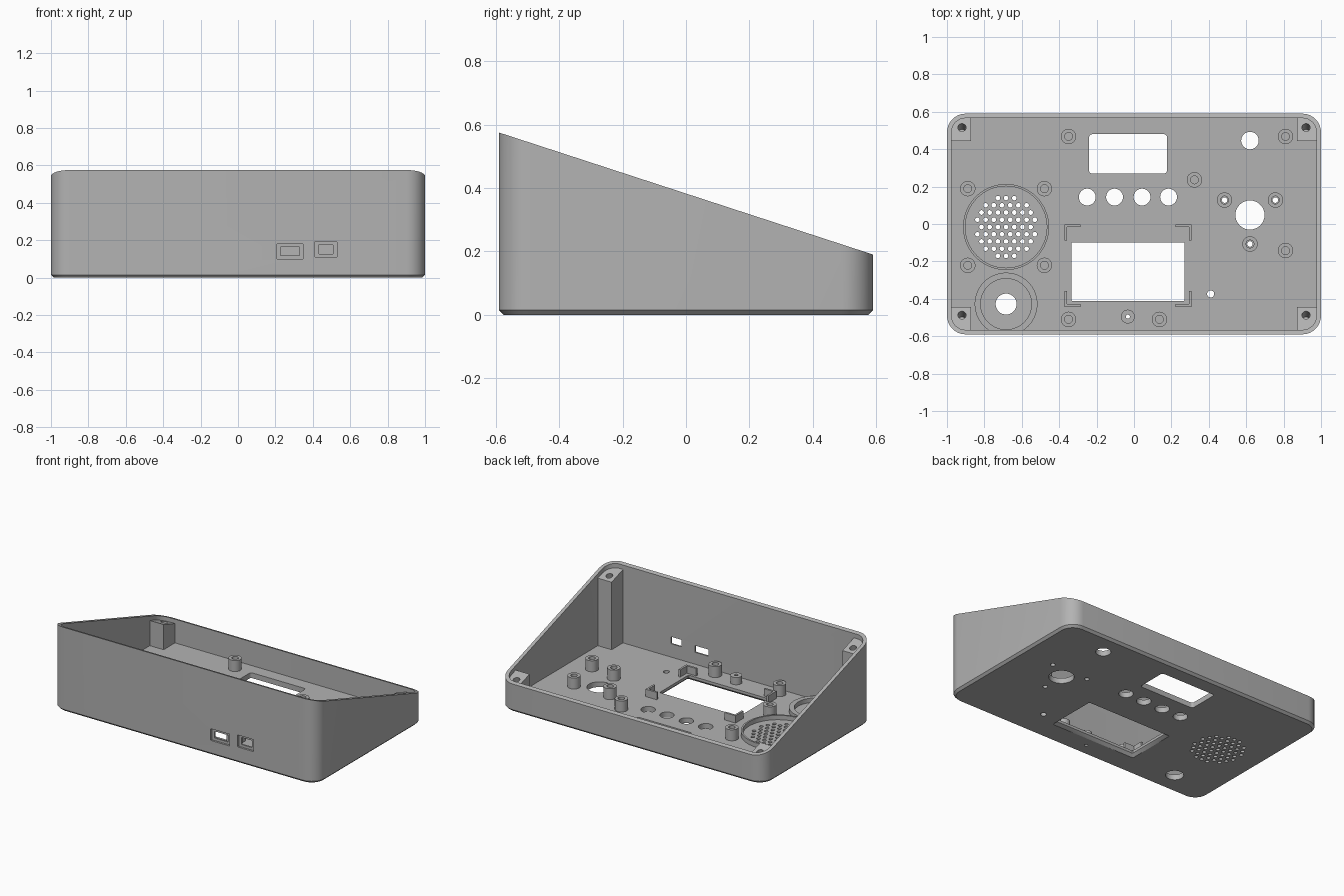
import bpy, bmesh
from math import pi, cos, sin, atan2, hypot
from mathutils import Matrix

if "Cube" in bpy.data.objects:
    bpy.data.objects.remove(bpy.data.objects["Cube"], do_unlink=True)

HX, HY, WALL, FLOOR, RAD = 1.0, 0.59, 0.024, 0.036, 0.1
Z_FRONT, Z_BACK = 0.575, 0.19
SLOPE = (Z_BACK - Z_FRONT) / (2 * HY)

grey = bpy.data.materials.new("plain grey")
grey.use_nodes = True
grey.diffuse_color = (0.45, 0.45, 0.45, 1)
grey.node_tree.nodes["Principled BSDF"].inputs["Base Color"].default_value = (0.45, 0.45, 0.45, 1)


def rim(y):
    return Z_FRONT + SLOPE * (y + HY)


def rounded(cx, cy, hx, hy, r, n=8):
    pts = []
    for q, (sx, sy) in enumerate([(1, 1), (-1, 1), (-1, -1), (1, -1)]):
        for i in range(n + 1):
            a = (q + i / n) * pi / 2
            pts.append((cx + sx * (hx - r) + r * cos(a), cy + sy * (hy - r) + r * sin(a)))
    return pts


def circle(cx, cy, r, n=32):
    return [(cx + r * cos(2 * pi * i / n), cy + r * sin(2 * pi * i / n)) for i in range(n)]


def at(pts, z):
    return [(x, y, z) for x, y in pts]


def loft(bm, rings, closed=False):
    """Skin rings of points, capped at both ends or joined into a tube."""
    loops = [[bm.verts.new(p) for p in ring] for ring in rings]
    n = len(loops[0])
    pairs = list(zip(loops, loops[1:]))
    if closed:
        pairs.append((loops[-1], loops[0]))
    else:
        bm.faces.new(loops[0][::-1])
        bm.faces.new(loops[-1])
    for a, b in pairs:
        for i in range(n):
            j = (i + 1) % n
            bm.faces.new((a[i], a[j], b[j], b[i]))


def make(name, bm, helper=False):
    bmesh.ops.recalc_face_normals(bm, faces=bm.faces)
    mesh = bpy.data.meshes.new(name)
    bm.to_mesh(mesh)
    bm.free()
    mesh.materials.append(grey)
    ob = bpy.data.objects.new(name, mesh)
    bpy.context.collection.objects.link(ob)
    if helper:
        ob.hide_render = True
        ob.hide_viewport = True
    return ob


def activate(ob):
    bpy.ops.object.select_all(action='DESELECT')
    ob.select_set(True)
    bpy.context.view_layer.objects.active = ob


def cut(ob, cutter):
    mod = ob.modifiers.new("cut", 'BOOLEAN')
    mod.operation, mod.solver, mod.object = 'DIFFERENCE', 'EXACT', cutter
    activate(ob)
    bpy.ops.object.modifier_apply(modifier=mod.name)
    bpy.data.objects.remove(cutter, do_unlink=True)


def smooth(ob):
    activate(ob)
    bpy.ops.object.shade_smooth_by_angle(angle=0.6)


def tube(name, x, y, r_out, r_in, height, n=32, y_min=-HY + 0.014):
    bm = bmesh.new()
    clamp = lambda pts: [(px, max(py, y_min)) for px, py in pts]
    out, inn = clamp(circle(x, y, r_out, n)), clamp(circle(x, y, r_in, n))
    z0, z1 = FLOOR - 0.004, FLOOR + height
    loft(bm, [at(out, z0), at(out, z1), at(inn, z1), at(inn, z0)], closed=True)
    smooth(make(name, bm))


# Case shell: chamfered base, sloping rim, hollow inside
bm = bmesh.new()
outer = rounded(0, 0, HX, HY, RAD)
inner = rounded(0, 0, HX - WALL, HY - WALL, RAD - WALL)
loft(bm, [at(rounded(0, 0, HX - 0.015, HY - 0.015, RAD - 0.015), 0), at(outer, 0.015),
          [(x, y, rim(y)) for x, y in outer], [(x, y, rim(y)) for x, y in inner],
          at(inner, FLOOR)])
case = make("case_shell", bm)

# Floor openings
bm = bmesh.new()
LOW, HIGH = -0.05, FLOOR + 0.02


def hole(pts):
    loft(bm, [at(pts, LOW), at(pts, HIGH)])


hole(rounded(-0.032, 0.375, 0.208, 0.105, 0.015, 4))
for x in (-0.25, -0.104, 0.043, 0.185):
    hole(circle(x, 0.144, 0.045))
for x, y, r in [(0.62, 0.446, 0.047), (0.62, 0.048, 0.078), (0.41, -0.374, 0.019),
                (-0.684, -0.428, 0.056), (-0.033, -0.495, 0.011), (0.484, 0.128, 0.015),
                (0.756, 0.128, 0.015), (0.62, -0.107, 0.015)]:
    hole(circle(x, y, r))
# Screen opening, flared underneath
window = [rounded(-0.032, -0.256, 0.302 + f, 0.156 + f, 0.004, 1) for f in (0, 0.018)]
loft(bm, [at(window[1], LOW), at(window[1], 0), at(window[0], 0.018), at(window[0], HIGH)])
# Speaker grille in a hexagonal pattern
SPX, SPY = -0.684, -0.016
for row in range(-4, 5):
    for col in range(-5, 6):
        dx, dy = (col + 0.5 * (row % 2)) * 0.0438, row * 0.0387
        if hypot(dx, dy) < 0.166:
            hole(circle(SPX + dx, SPY + dy, 0.0125, 14))
# Stepped sockets through the front wall
for x, z, w, h in [(0.278, 0.14, 0.072, 0.04), (0.47, 0.151, 0.06, 0.041)]:
    big = rounded(x, z, w, h, 0.003, 1)
    small = rounded(x, z, w - 0.02, h - 0.017, 0.003, 1)
    loft(bm, [[(px, y, pz) for px, pz in pts] for pts, y in
              [(big, -HY - 0.05), (big, -HY + 0.013), (small, -HY + 0.013), (small, -HY + 0.06)]])
cut(case, make("opening_cutter", bm, True))
smooth(case)

# Corner screw posts with sloping tops and tilted screw holes
for side, sx in (("left", 1), ("right", -1)):
    for end, sy in (("back", 1), ("front", -1)):
        bm = bmesh.new()
        edge = RAD - 0.018
        pts = [(0.872, 0.443), (HX - 0.018, 0.443)]
        pts += [(HX - RAD + edge * cos(i * pi / 16), HY - RAD + edge * sin(i * pi / 16)) for i in range(9)]
        pts.append((0.872, HY - 0.018))
        pts = [(sx * x, sy * y) for x, y in pts]
        loft(bm, [at(pts, FLOOR - 0.004), [(x, y, rim(y) - 0.03) for x, y in pts]])
        post = make(f"{end}_{side}_post", bm)
        hy = 0.516 if sy > 0 else -0.487
        bm = bmesh.new()
        loft(bm, [at(circle(0, 0, 0.022, 20), -0.1), at(circle(0, 0, 0.022, 20), 0.05)])
        bm.transform(Matrix.Translation((sx * 0.92, hy, rim(hy) - 0.03)) @ Matrix.Rotation(atan2(SLOPE, 1), 4, 'X'))
        cut(post, make("screw_cutter", bm, True))
        smooth(post)

# Circuit board standoffs
spots = [(-0.35, 0.468), (0.81, 0.468), (0.323, 0.236), (0.81, -0.142), (0.136, -0.51),
         (-0.35, -0.51), (0.484, 0.128), (0.756, 0.128), (0.62, -0.107)]
spots += [(SPX + sx * 0.205, SPY + sy * 0.205) for sx in (-1, 1) for sy in (-1, 1)]
for i, (x, y) in enumerate(spots):
    tube(f"standoff_{i + 1}", x, y, 0.041, 0.021, 0.075)
tube("light_holder", -0.033, -0.495, 0.037, 0.011, 0.05)

# Raised rings for the speaker and the knob
tube("speaker_ring", SPX, SPY, 0.23, 0.218, 0.03, 64)
tube("knob_ring", SPX, -0.428, 0.168, 0.136, 0.03, 64)

# L-shaped brackets around the screen opening
for side, sx in (("left", 1), ("right", -1)):
    for end, sy in (("back", 1), ("front", -1)):
        bm = bmesh.new()
        a, t = 0.085, 0.014
        ell = [(0, 0), (-a, 0), (-a, -t), (-t, -t), (-t, -a), (0, -a)]
        pts = [(-0.032 + sx * (0.34 + x), -0.223 + sy * (0.22 + y)) for x, y in ell]
        loft(bm, [at(pts, FLOOR - 0.004), at(pts, FLOOR + 0.05)])
        make(f"{end}_{side}_screen_bracket", bm)
